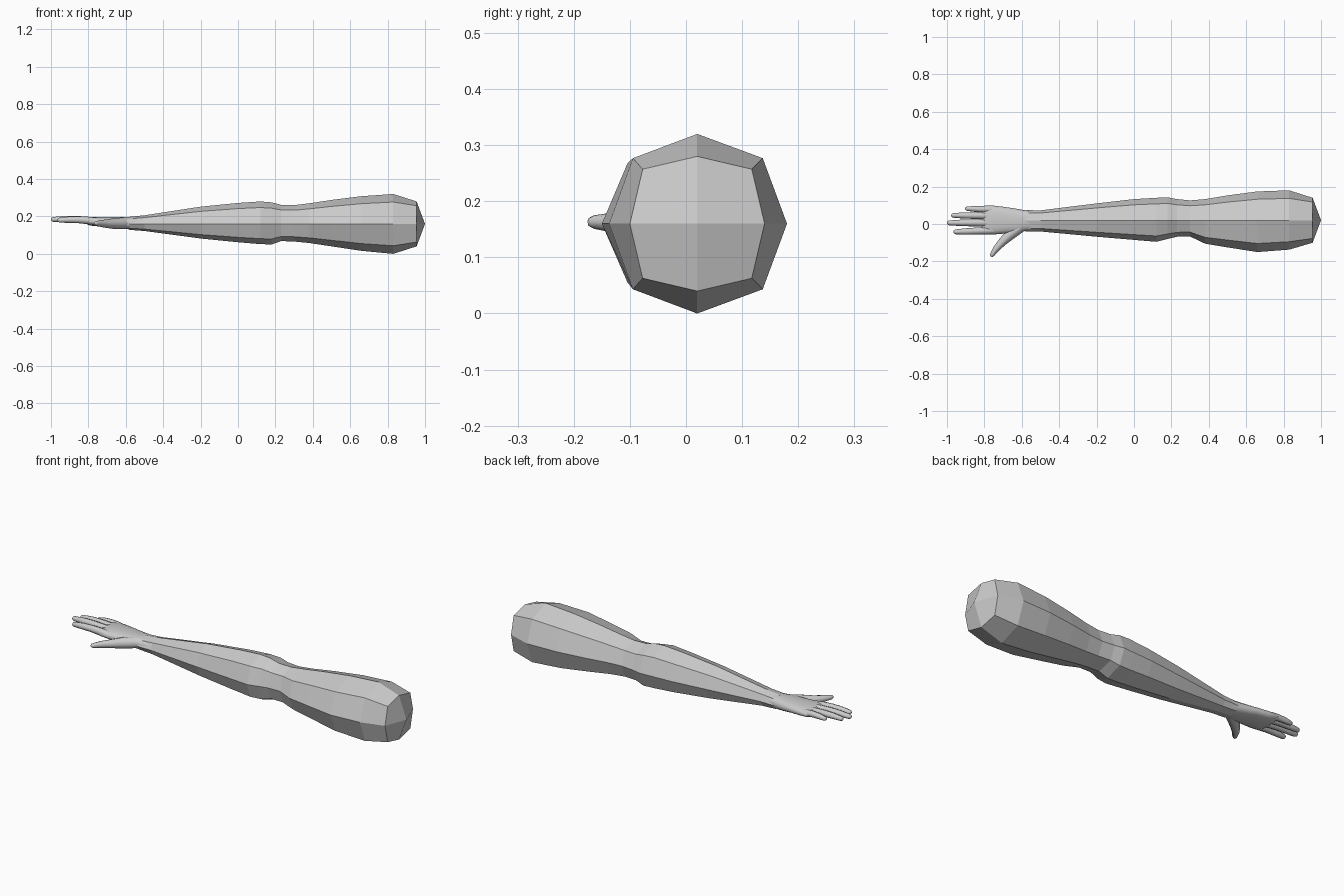
import bpy, bmesh, math
from mathutils import Vector

if "Cube" in bpy.data.objects:
    bpy.data.objects.remove(bpy.data.objects["Cube"])

skin = bpy.data.materials.new("grey_skin")
skin.diffuse_color = (0.6, 0.6, 0.6, 1)
skin.use_nodes = True
skin.node_tree.nodes["Principled BSDF"].inputs["Base Color"].default_value = skin.diffuse_color


def loft(bm, rings, tip0=None, tip1=None):
    """Skin a list of point rings; close the ends with a fan or a flat cap."""
    loops = [[bm.verts.new(p) for p in r] for r in rings]
    n = len(loops[0])
    for a, b in zip(loops, loops[1:]):
        for i in range(n):
            j = (i + 1) % n
            bm.faces.new((a[i], a[j], b[j], b[i]))
    for loop, tip in ((loops[0], tip0), (loops[-1], tip1)):
        if tip is None:
            bm.faces.new(loop)
        else:
            t = bm.verts.new(tip)
            for i in range(0, n, 2):
                bm.faces.new((loop[i], loop[(i + 1) % n], loop[(i + 2) % n], t))


def finish(bm, name, smooth):
    bmesh.ops.recalc_face_normals(bm, faces=bm.faces)
    me = bpy.data.meshes.new(name)
    bm.to_mesh(me)
    bm.free()
    me.materials.append(skin)
    ob = bpy.data.objects.new(name, me)
    bpy.context.collection.objects.link(ob)
    if smooth:
        bpy.ops.object.select_all(action='DESELECT')
        ob.select_set(True)
        bpy.context.view_layer.objects.active = ob
        bpy.ops.object.shade_smooth_by_angle(angle=math.radians(50))
    return ob


def section(x, front, back, low, high, k=0.73):
    """Eight-sided arm section starting on a diagonal corner."""
    cy, cz = 0.02, 0.16
    f, b, l, h = front - cy, back - cy, low - cz, high - cz
    pts = [(b * k, h * k), (0, h), (f * k, h * k), (f, 0),
           (f * k, l * k), (0, l), (b * k, l * k), (b, 0)]
    return [(x, cy + y, cz + z) for y, z in pts[1:] + pts[:1]]


# Arm: octagonal faceted sections from wrist to shoulder
stations = [
    (-0.58, -0.040, 0.074, 0.128, 0.198), (-0.50, -0.040, 0.073, 0.122, 0.206),
    (-0.20, -0.068, 0.110, 0.082, 0.252), (0.00, -0.085, 0.133, 0.062, 0.272),
    (0.12, -0.095, 0.140, 0.052, 0.280), (0.18, -0.080, 0.143, 0.050, 0.275),
    (0.23, -0.068, 0.133, 0.068, 0.262), (0.30, -0.067, 0.126, 0.066, 0.260),
    (0.38, -0.105, 0.133, 0.058, 0.270), (0.50, -0.125, 0.153, 0.040, 0.288),
    (0.66, -0.150, 0.174, 0.016, 0.308), (0.83, -0.137, 0.180, 0.000, 0.320)]
rings = [section(*s) for s in stations]
rings.append(section(0.955, -0.10, 0.14, 0.04, 0.28, 0.81))
arm = bmesh.new()
# the tip quads run from one axis point over a corner to the next
loft(arm, rings, None, (1.0, 0.02, 0.16))
finish(arm, "arm", False)


def palm_ring(x, cy, ry, cz, rz, n=16):
    out = []
    for i in range(n):
        c, s = math.cos(math.tau * i / n), math.sin(math.tau * i / n)
        out.append((x, cy + ry * math.copysign(abs(c) ** 0.8, c),
                    cz + rz * math.copysign(abs(s) ** 0.8, s)))
    return out


# Palm: rounded flat sections from wrist to knuckles
palm = bmesh.new()
loft(palm, [palm_ring(*p) for p in (
    (-0.50, 0.016, 0.050, 0.164, 0.032), (-0.58, 0.018, 0.055, 0.164, 0.033),
    (-0.63, 0.016, 0.066, 0.166, 0.031), (-0.69, 0.020, 0.071, 0.170, 0.027),
    (-0.75, 0.021, 0.077, 0.172, 0.025), (-0.79, 0.022, 0.078, 0.173, 0.022),
    (-0.81, 0.022, 0.072, 0.174, 0.015))])
finish(palm, "palm", True)


def finger(name, points, radii, n=8):
    """Tapered digit along a path, with a rounded tip."""
    pts = [Vector(p) for p in points]
    d = (pts[-1] - pts[-2]).normalized()
    r = radii[-1]
    pts += [pts[-1] + d * r * 0.65, pts[-1] + d * r]
    radii = list(radii) + [r * 0.75, r * 0.25]
    rings = []
    for i, (p, rad) in enumerate(zip(pts, radii)):
        t = (pts[min(i + 1, len(pts) - 1)] - pts[max(i - 1, 0)]).normalized()
        side = t.cross(Vector((0, 0, 1))).normalized()
        up = side.cross(t)
        rings.append([p + rad * (side * math.cos(math.tau * k / n)
                                 + up * math.sin(math.tau * k / n)) for k in range(n)])
    bm = bmesh.new()
    loft(bm, rings)
    finish(bm, name, True)


# Fingers: name, base y, tip x, tip y, tip z, base radius
for name, by, tx, ty, tz, r in (
        ("little_finger", 0.077, -0.903, 0.082, 0.176, 0.018),
        ("ring_finger", 0.044, -0.978, 0.046, 0.182, 0.019),
        ("middle_finger", 0.006, -1.0, 0.006, 0.184, 0.020),
        ("index_finger", -0.034, -0.966, -0.042, 0.180, 0.020)):
    tx += r * 0.65
    bx = -0.75
    path = [(bx + (tx - bx) * t, by + (ty - by) * t,
             0.172 + (tz - 0.172) * t + 0.006 * math.sin(math.pi * t))
            for t in (0, 0.25, 0.5, 0.75, 1)]
    finger(name, path, [r, r, r * 0.92, r * 0.85, r * 0.65])

# Thumb
finger("thumb", [(-0.60, -0.010, 0.164), (-0.655, -0.050, 0.162), (-0.70, -0.092, 0.161),
                 (-0.735, -0.130, 0.162), (-0.758, -0.164, 0.163)],
       [0.030, 0.030, 0.023, 0.018, 0.012])
